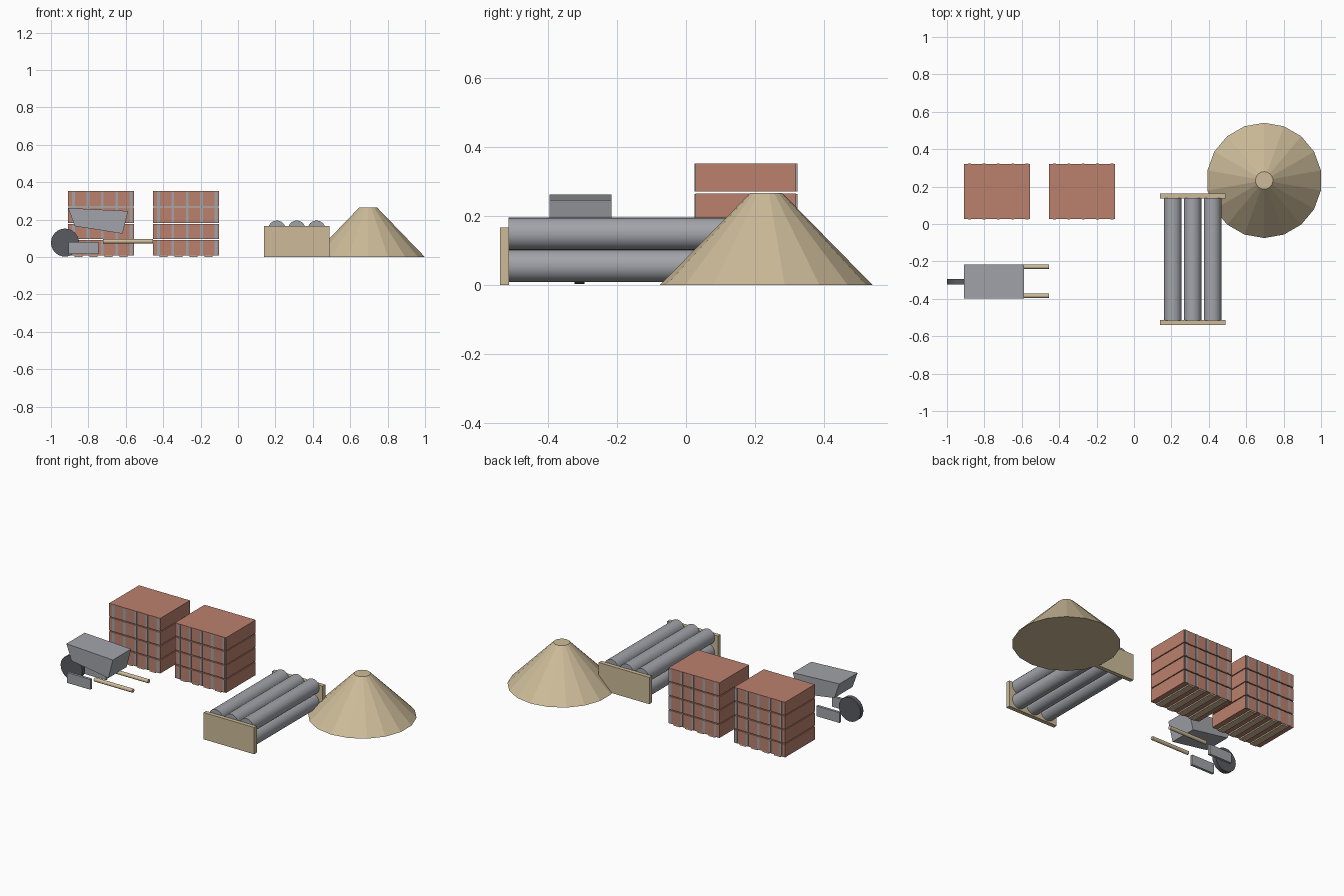
import bpy
import bmesh
import math

if "Cube" in bpy.data.objects:
    bpy.data.objects.remove(bpy.data.objects["Cube"], do_unlink=True)


def material(name, rgb):
    m = bpy.data.materials.new(name)
    m.use_nodes = True
    m.diffuse_color = (*rgb, 1)
    m.node_tree.nodes["Principled BSDF"].inputs["Base Color"].default_value = (*rgb, 1)
    return m


brick = material("brick red", (0.50, 0.22, 0.155))
sand = material("sand tan", (0.61, 0.50, 0.32))
steel = material("steel grey", (0.36, 0.37, 0.40))
rubber = material("dark grey", (0.10, 0.105, 0.12))


def box(name, x, y, z, mat):
    """Box from (min, max) ranges along each axis."""
    bpy.ops.mesh.primitive_cube_add(size=1)
    o = bpy.context.object
    o.name = name
    o.location = [sum(r) / 2 for r in (x, y, z)]
    o.scale = [r[1] - r[0] for r in (x, y, z)]
    o.data.materials.append(mat)
    return o


def rod(name, radius, length, centre, axis, sides, mat):
    """Smooth-sided cylinder lying along x or y."""
    turn = (math.pi / 2, 0, 0) if axis == "y" else (0, math.pi / 2, 0)
    bpy.ops.mesh.primitive_cylinder_add(vertices=sides, radius=radius, depth=length,
                                        location=centre, rotation=turn)
    o = bpy.context.object
    o.name = name
    o.data.materials.append(mat)
    bpy.ops.object.shade_smooth_by_angle(angle=math.radians(40))
    return o


def prism(name, profile, y0, y1, mat):
    """Extrude an x-z profile along y."""
    bm = bmesh.new()
    face = bm.faces.new([bm.verts.new((x, y0, z)) for x, z in profile])
    ext = bmesh.ops.extrude_face_region(bm, geom=[face])
    moved = [v for v in ext["geom"] if isinstance(v, bmesh.types.BMVert)]
    bmesh.ops.translate(bm, verts=moved, vec=(0, y1 - y0, 0))
    bmesh.ops.recalc_face_normals(bm, faces=bm.faces)
    mesh = bpy.data.meshes.new(name)
    bm.to_mesh(mesh)
    bm.free()
    o = bpy.data.objects.new(name, mesh)
    bpy.context.collection.objects.link(o)
    mesh.materials.append(mat)
    return o


# Sand pile
bpy.ops.mesh.primitive_cone_add(vertices=18, radius1=0.308, radius2=0.047, depth=0.266,
                                location=(0.696, 0.233, 0.133))
bpy.context.object.name = "sand_pile"
bpy.context.object.data.materials.append(sand)

# Pipe rack: two end boards holding two rows of three pipes
for name, y in (("front", -0.54), ("back", 0.136)):
    box(f"pipe_board_{name}", (0.14, 0.49), (y, y + 0.026), (0, 0.167), sand)
for row, z in enumerate((0.055, 0.148)):
    for col in range(3):
        rod(f"pipe_{row}_{col}", 0.047, 0.654, (0.208 + col * 0.106, -0.189, z),
            "y", 24, steel)

# Brick stacks: slats, four layers, and straps standing just proud of each layer
for side, x0 in (("right", -0.909), ("left", -0.455)):
    x1 = x0 + 0.353
    for i in range(4):
        x = x0 + 0.035 + i * 0.08
        box(f"{side}_slat_{i}", (x, x + 0.043), (0.03, 0.318), (0, 0.009), sand)
    for layer in range(4):
        z = 0.008 + layer * 0.0875
        box(f"{side}_brick_layer_{layer}", (x0, x1), (0.027, 0.32), (z, z + 0.082), brick)
        for i in range(5):
            x = x0 + 0.022 + i * 0.077
            box(f"{side}_strap_{layer}_{i}", (x, x + 0.015), (0.024, 0.323),
                (z + 0.001, z + 0.081), steel)

# Wheelbarrow
tray = [(-0.908, 0.262), (-0.587, 0.246), (-0.618, 0.125), (-0.873, 0.165)]
prism("barrow_tray", tray, -0.397, -0.217, steel)
rod("barrow_wheel", 0.075, 0.028, (-0.925, -0.309, 0.077), "y", 24, rubber)
for name, y in (("right", -0.384), ("left", -0.229)):
    rod(f"barrow_handle_{name}", 0.012, 0.265, (-0.588, y, 0.084), "x", 10, sand)
    box(f"barrow_leg_{name}", (-0.906, -0.746), (y - 0.008, y + 0.008),
        (0.016, 0.08), steel)
